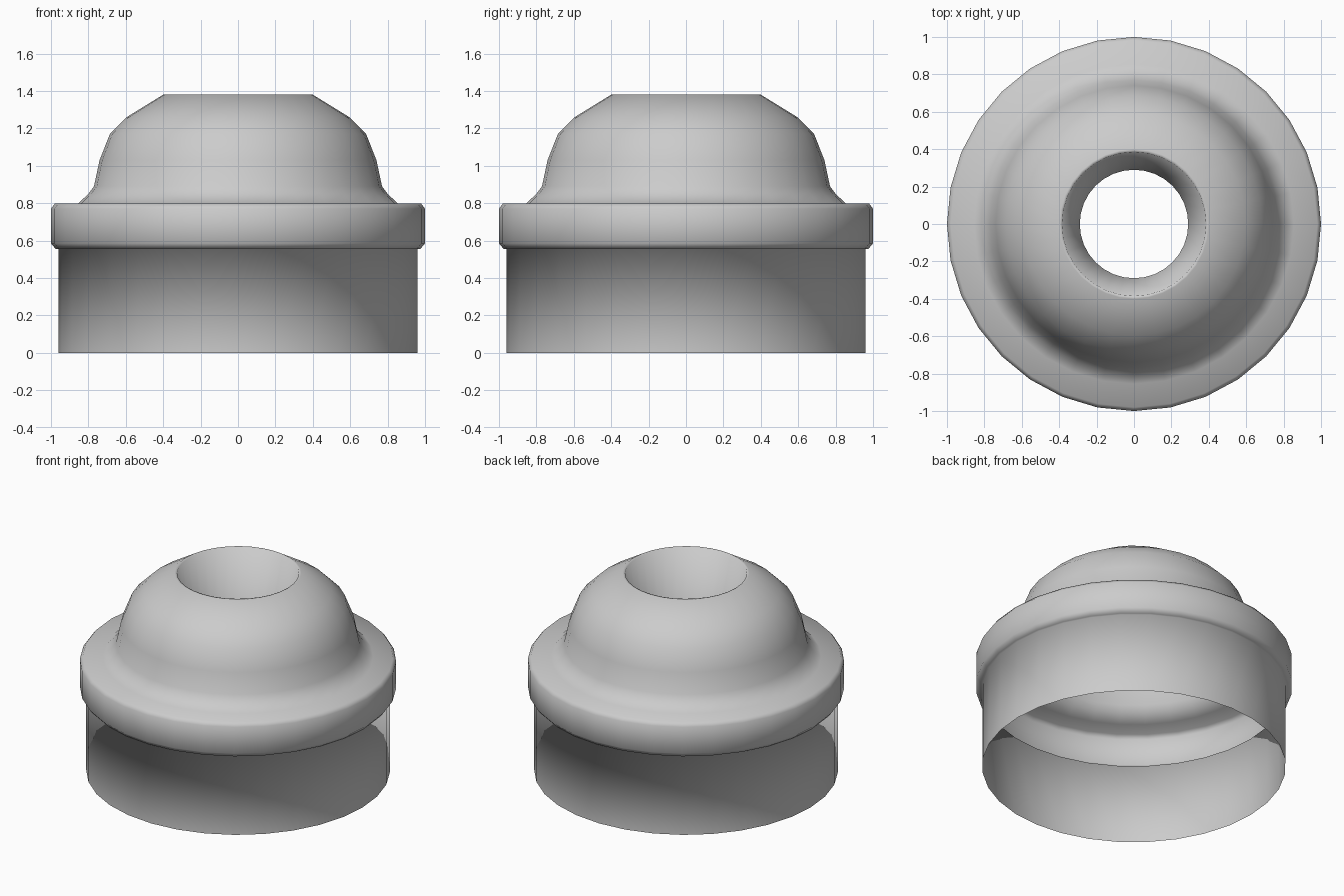
import bpy, bmesh, math

if "Cube" in bpy.data.objects:
    bpy.data.objects.remove(bpy.data.objects["Cube"])

SEGMENTS = 32

# Half profile (radius, height) of the thin shell
skirt = [(0.96, 0.0), (0.96, 0.555)]
flange = [(0.975, 0.555), (1.0, 0.585), (1.0, 0.77), (0.98, 0.797)]
dome = [(0.855, 0.797), (0.80, 0.85), (0.77, 0.89), (0.74, 1.03),
        (0.685, 1.17), (0.595, 1.26), (0.40, 1.38)]
bore = [(0.385, 1.378), (0.29, 0.85)]


def lathe(name, profile):
    """Revolve an open profile around z into a smooth single-walled surface."""
    bm = bmesh.new()
    rings = []
    for r, z in profile:
        ring = []
        for i in range(SEGMENTS):
            a = 2 * math.pi * i / SEGMENTS
            ring.append(bm.verts.new((r * math.cos(a), r * math.sin(a), z)))
        rings.append(ring)
    for low, high in zip(rings, rings[1:]):
        for i in range(SEGMENTS):
            j = (i + 1) % SEGMENTS
            face = bm.faces.new((low[i], low[j], high[j], high[i]))
            face.smooth = True
    mesh = bpy.data.meshes.new(name)
    bm.to_mesh(mesh)
    bm.free()
    obj = bpy.data.objects.new(name, mesh)
    bpy.context.collection.objects.link(obj)
    return obj


# Skirt, flange and dome in one continuous shell, turning down into the bore
lathe("domed_cap_shell", skirt + flange + dome + bore)
